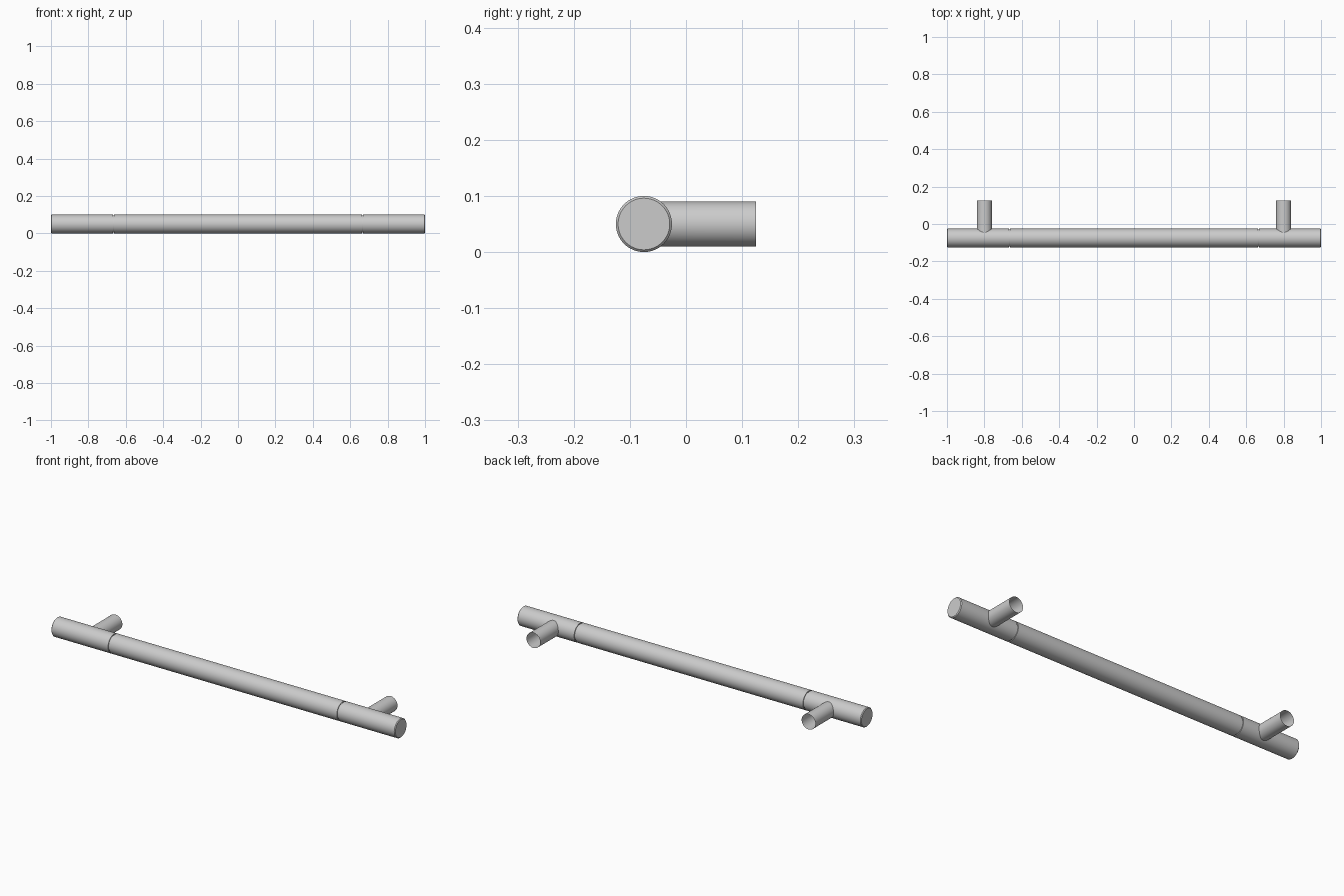
import bpy, bmesh, math

cube = bpy.data.objects.get("Cube")
if cube:
    bpy.data.objects.remove(cube, do_unlink=True)

BAR_R, POST_R = 0.05, 0.04
BAR_Y, BAR_Z = -0.075, 0.05
BACK_Y, POST_X = 0.125, 0.8
SIDES = 64

metal = bpy.data.materials.new("brushed_steel")
metal.use_nodes = True
colour = (0.6, 0.6, 0.6, 1)
metal.diffuse_color = colour
metal.node_tree.nodes["Principled BSDF"].inputs["Base Color"].default_value = colour


def tube(name, rings, caps):
    """Skin a list of point rings into a smooth tube."""
    bm = bmesh.new()
    loops = [[bm.verts.new(p) for p in ring] for ring in rings]
    for a, b in zip(loops, loops[1:]):
        for i in range(SIDES):
            j = (i + 1) % SIDES
            bm.faces.new((a[i], a[j], b[j], b[i]))
    if caps:
        bm.faces.new(loops[0])
        bm.faces.new(loops[-1])
    bmesh.ops.recalc_face_normals(bm, faces=bm.faces)
    mesh = bpy.data.meshes.new(name)
    bm.to_mesh(mesh)
    bm.free()
    mesh.materials.append(metal)
    obj = bpy.data.objects.new(name, mesh)
    bpy.context.collection.objects.link(obj)
    bpy.ops.object.select_all(action="DESELECT")
    obj.select_set(True)
    bpy.context.view_layer.objects.active = obj
    bpy.ops.object.shade_smooth_by_angle(angle=math.radians(30))
    return obj


angles = [2 * math.pi * i / SIDES for i in range(SIDES)]

# Bar: chamfered ends and two narrow grooves, mirrored about the middle
half = [(0.662, BAR_R), (0.662, BAR_R - 0.004), (0.668, BAR_R - 0.004),
        (0.668, BAR_R), (0.996, BAR_R), (1.0, BAR_R - 0.004)]
profile = [(-x, r) for x, r in reversed(half)] + half
tube("handle_bar", [[(x, BAR_Y + r * math.cos(a), BAR_Z + r * math.sin(a))
                     for a in angles] for x, r in profile], True)

# Posts: open tubes whose front edge is saddle-cut to the bar
for side, label in ((1, "left"), (-1, "right")):
    saddle, back = [], []
    for a in angles:
        x = side * POST_X + POST_R * math.cos(a)
        dz = POST_R * math.sin(a)
        saddle.append((x, BAR_Y + math.sqrt(BAR_R ** 2 - dz ** 2) - 0.001, BAR_Z + dz))
        back.append((x, BACK_Y, BAR_Z + dz))
    post = tube(label + "_mounting_post", [saddle, back], False)
    # Outward normals on the open tube
    mesh = post.data
    face = mesh.polygons[0]
    if face.normal.x * (face.center.x - side * POST_X) < 0:
        mesh.flip_normals()
